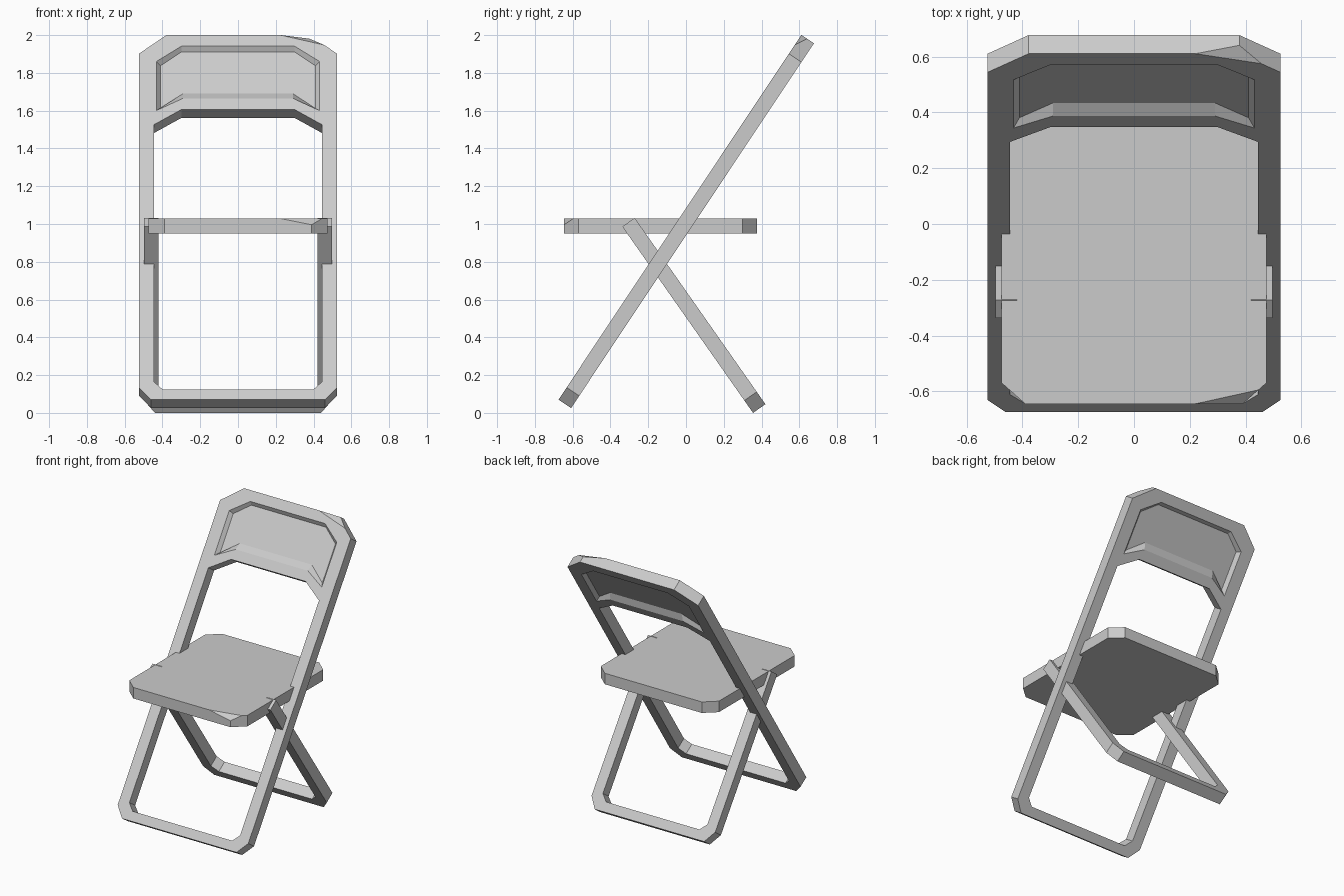
import bpy, bmesh
from mathutils import Vector

if "Cube" in bpy.data.objects:
    bpy.data.objects.remove(bpy.data.objects["Cube"])

T = 0.08  # thickness of every part


def sym(half):
    """Right-hand outline points -> closed outline mirrored over x = 0."""
    return half + [(-x, v) for x, v in reversed(half)]


def build(name, origin, direction, normal, outlines, recess=None, chip=None):
    """Slab in a tilted plane. outlines = outer loop + through holes;
    recess = (rim, floor, depth) sunk in both faces; chip = 3 cut points + corner."""
    o, a, n = (Vector((0, *c)) for c in (origin, direction, normal))
    a.normalize()
    n.normalize()

    def pt(x, v, d):
        return o + Vector((x, 0, 0)) + a * v + n * d

    bm = bmesh.new()

    def loop(points, d):
        return [bm.verts.new(pt(x, v, d)) for x, v in points]

    def ring(vs):
        return list(zip(vs, vs[1:] + vs[:1]))

    def bridge(l1, l2):
        for (p, q), (r, s) in zip(ring(l1), ring(l2)):
            bm.faces.new((p, q, s, r))

    sides = []
    for d in (0, T):
        loops = [loop(pts, d) for pts in outlines]
        sides.append(loops)
        filled = list(loops)
        if recess:
            rim, floor, depth = recess
            rim_loop = loop(rim, d)
            floor_loop = loop(floor, depth if d == 0 else T - depth)
            filled.append(rim_loop)
        edges = [bm.edges.new(e) for l in filled for e in ring(l)]
        bmesh.ops.triangle_fill(bm, edges=edges, use_beauty=True, normal=n)
        if recess:
            bridge(rim_loop, floor_loop)
            bm.faces.new(floor_loop)
    for front, back in zip(*sides):
        bridge(front, back)
    bmesh.ops.recalc_face_normals(bm, faces=bm.faces)

    # knock off one corner with a plane cut
    if chip:
        p, q, r, corner = (pt(*c) for c in chip)
        cut = (q - p).cross(r - p).normalized()
        if cut.dot(corner - p) < 0:
            cut.negate()
        res = bmesh.ops.bisect_plane(bm, geom=bm.verts[:] + bm.edges[:] + bm.faces[:],
                                     plane_co=p, plane_no=cut, clear_outer=True)
        rim_edges = [e for e in res["geom_cut"] if isinstance(e, bmesh.types.BMEdge)]
        bmesh.ops.holes_fill(bm, edges=rim_edges, sides=0)
        bmesh.ops.recalc_face_normals(bm, faces=bm.faces)

    mesh = bpy.data.meshes.new(name)
    bm.to_mesh(mesh)
    bm.free()
    obj = bpy.data.objects.new(name, mesh)
    bpy.context.collection.objects.link(obj)
    return obj


# main frame: front legs and backrest in one tilted slab
outer = sym([(0.46, 0), (0.525, 0.078), (0.525, 2.2), (0.378, 2.32)])
opening = sym([(0.4, 0.066), (0.445, 0.114), (0.445, 1.749), (0.3, 1.845)])
rim = sym([(0.29, 1.917), (0.432, 1.839), (0.432, 2.151), (0.3, 2.248)])
floor = sym([(0.29, 1.964), (0.411, 1.868), (0.411, 2.14), (0.3, 2.228)])
build("main_frame", (-0.675, 0.07), (0.554, 0.832), (0.832, -0.554),
      [outer, opening], recess=(rim, floor, 0.025),
      chip=[(0.22, 2.32, 0), (0.378, 2.32, 0.036), (0.457, 2.2555, 0), (0.378, 2.32, 0)])

# rear legs: U-shaped slab leaning the other way
build("rear_legs", (0.355, 0), (-0.5745, 0.8185), (0.8185, 0.5745),
      [sym([(0.44, 0), (0.497, 0.08), (0.497, 1.205), (0.42, 1.205),
            (0.42, 0.115), (0.375, 0.068)][::-1])])

# seat
build("seat", (-0.645, 1.03), (1, 0), (0, -1),
      [sym([(0.39, 0), (0.475, 0.075), (0.475, 0.945), (0.39, 1.02)])],
      chip=[(0.22, 0, 0), (0.39, 0, 0.034), (0.447, 0.05, 0), (0.39, 0, 0)])
